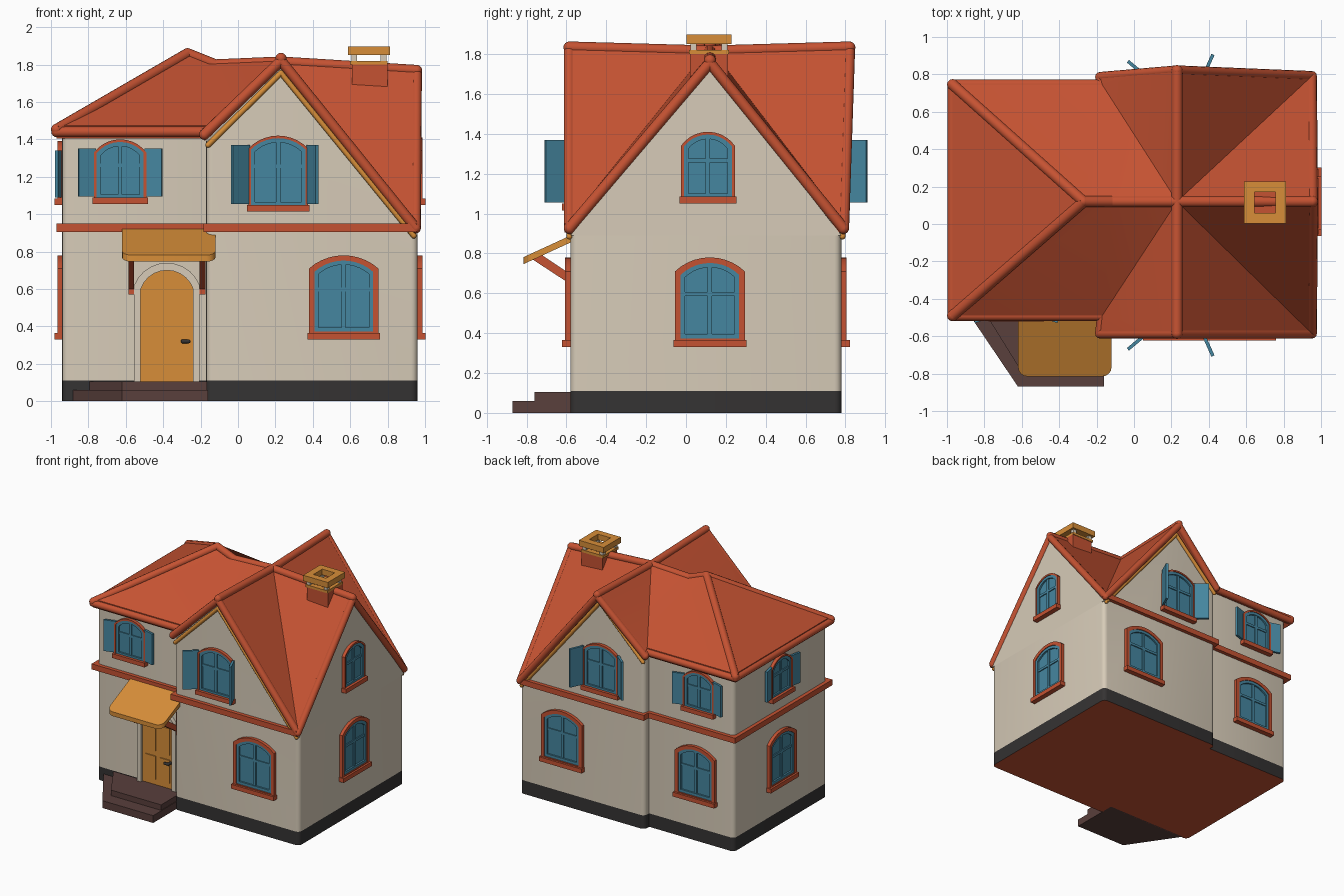
import bpy, bmesh, math
from mathutils import Matrix, Vector as V

if "Cube" in bpy.data.objects:
    bpy.data.objects.remove(bpy.data.objects["Cube"])


def material(name, rgb):
    m = bpy.data.materials.new(name)
    m.diffuse_color = (*rgb, 1)
    m.use_nodes = True
    m.node_tree.nodes["Principled BSDF"].inputs["Base Color"].default_value = m.diffuse_color
    return m


CREAM = material("cream plaster", (0.68, 0.60, 0.48))
RED = material("red tile", (0.56, 0.085, 0.032))
BLUE = material("window blue", (0.06, 0.24, 0.35))
ORANGE = material("orange wood", (0.68, 0.27, 0.04))
DARK = material("dark plinth", (0.035, 0.033, 0.033))
BROWN = material("brown stone", (0.10, 0.05, 0.045))
I4 = Matrix.Identity(4)


def finish(name, bm, mats, M=I4, angle=35):
    bmesh.ops.recalc_face_normals(bm, faces=bm.faces[:])
    me = bpy.data.meshes.new(name)
    bm.to_mesh(me)
    bm.free()
    me.transform(M)
    for m in mats:
        me.materials.append(m)
    ob = bpy.data.objects.new(name, me)
    bpy.context.collection.objects.link(ob)
    bpy.ops.object.select_all(action='DESELECT')
    ob.select_set(True)
    bpy.context.view_layer.objects.active = ob
    bpy.ops.object.shade_smooth_by_angle(angle=math.radians(angle))
    return ob


def prism_bm(pts, vec):
    bm = bmesh.new()
    a = [bm.verts.new(p) for p in pts]
    b = [bm.verts.new(V(p) + V(vec)) for p in pts]
    bm.faces.new(a)
    bm.faces.new(b[::-1])
    for i in range(len(a)):
        j = (i + 1) % len(a)
        bm.faces.new((a[i], a[j], b[j], b[i]))
    return bm


def prism(name, pts, vec, mat, M=I4):
    return finish(name, prism_bm(pts, vec), [mat], M)


def box(name, x, y, z, mat, M=I4):
    pts = [(x[0], y[0], z[0]), (x[1], y[0], z[0]), (x[1], y[1], z[0]), (x[0], y[1], z[0])]
    return prism(name, pts, (0, 0, z[1] - z[0]), mat, M)


def ring(name, outer, inner, vec, mat, M=I4):
    bm = bmesh.new()
    L = [[bm.verts.new(V(p) + V(o)) for p in pts]
         for pts, o in ((outer, (0, 0, 0)), (outer, vec), (inner, vec), (inner, (0, 0, 0)))]
    n = len(outer)
    for k in range(4):
        for i in range(n):
            j = (i + 1) % n
            p, q = L[k], L[(k + 1) % 4]
            bm.faces.new((p[i], p[j], q[j], q[i]))
    return finish(name, bm, [mat], M)


def rods(name, segs, r, mat):
    bm = bmesh.new()
    for a, b in segs:
        a, b = V(a), V(b)
        d = b - a
        M = Matrix.Translation((a + b) / 2) @ d.to_track_quat('Z', 'Y').to_matrix().to_4x4()
        bmesh.ops.create_cone(bm, segments=12, radius1=r, radius2=r, depth=d.length, cap_ends=True, matrix=M)
        for p in (a, b):
            bmesh.ops.create_uvsphere(bm, u_segments=12, v_segments=8, radius=r, matrix=Matrix.Translation(p))
    return finish(name, bm, [mat], angle=50)


# walls: plinth, plaster and underside coloured by height
def walls(name, pts, vec, round_corners=True):
    bm = prism_bm(pts, vec)
    if round_corners:
        es = [e for e in bm.edges if abs((e.verts[0].co - e.verts[1].co).normalized().z) > 0.99]
        bmesh.ops.bevel(bm, geom=es, offset=0.035, segments=4, profile=0.5, affect='EDGES')
    bmesh.ops.bisect_plane(bm, geom=bm.verts[:] + bm.edges[:] + bm.faces[:],
                           plane_co=(0, 0, 0.11), plane_no=(0, 0, 1))
    for f in bm.faces:
        z = f.calc_center_median().z
        f.material_index = 2 if z < 0.001 else 1 if z < 0.11 else 0
    return finish(name, bm, [CREAM, DARK, RED])


FY, BY, WF, WB, CX, CY = -0.58, 0.78, -0.48, 0.72, 0.23, 0.12
walls("main_walls", [(-0.17, FY, 0), (0.96, FY, 0), (0.96, FY, 0.89), (CX, FY, 1.79), (-0.17, FY, 1.39)],
      (0, BY - FY, 0))
walls("side_gable_wall", [(0.96, FY, 0.89), (0.96, BY, 0.89), (0.96, CY, 1.735)], (-0.7, 0, 0), False)
walls("wing_walls", [(-0.94, WF, 0), (-0.1, WF, 0), (-0.1, WB, 0), (-0.94, WB, 0)], (0, 0, 1.43))
box("wing_belt", (-0.97, -0.1), (WF - 0.03, WB + 0.03), (0.905, 0.95), RED)
box("main_belt", (-0.185, 0.955), (FY - 0.03, BY + 0.03), (0.905, 0.95), RED)

# roof: cross gable joined to a hipped wing
R = [(-0.97, -0.49, 1.475), (-0.17, -0.49, 1.475), (-0.18, -0.585, 1.46), (CX, -0.585, 1.855),
     (0.95, -0.585, 0.96), (0.955, CY, 1.79), (0.95, 0.79, 0.96), (CX, 0.82, 1.855),
     (-0.18, 0.785, 1.46), (-0.17, 0.745, 1.475), (-0.97, 0.745, 1.475),
     (-0.27, CY, 1.88), (-0.12, CY, 1.82), (CX, CY, 1.835)]
F = [(0, 1, 12, 11), (1, 13, 12), (1, 2, 3), (1, 3, 13), (3, 4, 13), (4, 5, 13), (5, 6, 13), (6, 7, 13),
     (7, 8, 9), (7, 9, 13), (9, 12, 13), (9, 10, 11, 12), (10, 0, 11)]
bm = bmesh.new()
vs = [bm.verts.new(p) for p in R]
for f in F:
    bm.faces.new([vs[i] for i in f])
bmesh.ops.recalc_face_normals(bm, faces=bm.faces[:])
g = bmesh.ops.extrude_face_region(bm, geom=bm.faces[:], use_keep_orig=True)
bmesh.ops.translate(bm, vec=(0, 0, -0.07), verts=[v for v in g['geom'] if isinstance(v, bmesh.types.BMVert)])
finish("roof", bm, [RED], angle=25)
low = [V(p) - V((0, 0, 0.035)) for p in R]
rods("roof_edge_roll", [(low[i], low[(i + 1) % 11]) for i in range(11)], 0.028, RED)
ridge = [V(p) - V((0, 0, 0.022)) for p in R]
rods("ridge_roll", [(ridge[a], ridge[b]) for a, b in
                    ((5, 13), (3, 13), (13, 7), (11, 12), (12, 13), (0, 11), (10, 11))], 0.03, RED)
for nm, y in (("front", FY - 0.005), ("back", BY + 0.005)):
    rods(nm + "_gable_trim", [((-0.16, y, 1.37), (CX, y, 1.755)), ((CX, y, 1.755), (0.94, y, 0.885))], 0.015, ORANGE)

# chimney
box("chimney_shaft", (0.61, 0.80), (0.02, 0.21), (1.45, 1.80), RED)


def square(h, z):
    return [(0.70 + sx * h, 0.115 + sy * h, z) for sx, sy in ((-1, -1), (1, -1), (1, 1), (-1, 1))]


ring("chimney_lower_rim", square(0.10, 1.80), square(0.06, 1.80), (0, 0, 0.02), ORANGE)
ring("chimney_cap", square(0.112, 1.85), square(0.057, 1.85), (0, 0, 0.047), ORANGE)
for i, (x, y, z) in enumerate(square(0.078, 1.81)):
    box(f"chimney_post_{i}", (x - 0.015, x + 0.015), (y - 0.015, y + 0.015), (1.81, 1.86), CREAM)


# windows
def arch(w, z0, z1, rise, y=0.0, n=10):
    r = (w * w / 4 + rise * rise) / (2 * rise)
    a = math.asin(min(1, w / 2 / r))
    top = [(r * math.sin(a - 2 * a * i / n), y, z1 - r + r * math.cos(a - 2 * a * i / n)) for i in range(n + 1)]
    return [(-w / 2, y, z0), (w / 2, y, z0)] + top


def window(name, pos, turn, w, z0, z1, fw, shutters=None, sw=0.09):
    M = Matrix.Translation((pos[0], pos[1], 0)) @ Matrix.Rotation(math.radians(turn), 4, 'Z')
    a = arch(w, z0, z1, 0.07, 0.01)
    b = arch(w - 2 * fw, z0 + fw, z1 - fw, 0.06, 0.01)
    wi = w - 2 * fw - 0.045
    c = arch(wi, z0 + fw + 0.022, z1 - fw - 0.022, 0.05, 0.01)
    ring(name + "_frame", a, b, (0, -0.036, 0), RED, M)
    ring(name + "_sash", b, c, (0, -0.03, 0), BLUE, M)
    prism(name + "_pane", c, (0, -0.016, 0), BLUE, M)
    zm = z0 + (z1 - z0) * 0.58
    box(name + "_upright", (-0.011, 0.011), (-0.015, 0), (z0 + fw, z1 - fw - 0.01), BLUE, M)
    box(name + "_crossbar", (-wi / 2, wi / 2), (-0.014, 0), (zm - 0.01, zm + 0.01), BLUE, M)
    box(name + "_sill", (-w / 2 - 0.008, w / 2 + 0.008), (-0.042, 0.01), (z0 - 0.015, z0 + 0.02), RED, M)
    for s, ang in zip((-1, 1), shutters or ()):
        t = math.radians(ang)
        d = V((s * math.cos(t), -math.sin(t), 0)) * sw
        h = V((s * (w / 2 - 0.01), -0.02, z0 + 0.025))
        up = V((0, 0, z1 - z0 - 0.075))
        side = V((s * math.sin(t), math.cos(t), 0)) * 0.018
        prism(f"{name}_shutter_{'left' if s < 0 else 'right'}", [h, h + d, h + d + up, h + up], side, BLUE, M)


for nm, turn, yw, ym, ang in (("front", 0, WF, FY, (40, 66)), ("back", 180, WB, BY, (66, 40))):
    window(nm + "_wing_upper_window", (-0.63, yw), turn, 0.28, 1.07, 1.40, 0.014, (18, 18), 0.095)
    window(nm + "_gable_window", (0.215, ym), turn, 0.32, 1.03, 1.42, 0.014, ang, 0.12)
    window(nm + "_lower_window", (0.565, ym), turn, 0.37, 0.345, 0.78, 0.028)
window("back_wing_lower_window", (-0.6, WB), 180, 0.36, 0.345, 0.78, 0.028)
window("right_upper_window", (0.96, 0.11), 90, 0.27, 1.065, 1.41, 0.014)
window("right_lower_window", (0.96, 0.12), 90, 0.35, 0.345, 0.78, 0.028)
window("left_upper_window", (-0.94, 0.13), -90, 0.27, 1.065, 1.39, 0.014, (12, 12))
window("left_lower_window", (-0.94, 0.12), -90, 0.35, 0.345, 0.78, 0.028)

# door
D = Matrix.Translation((-0.38, WF, 0))
ring("door_frame", arch(0.35, 0.1, 0.74, 0.12, 0.01), arch(0.28, 0.1, 0.70, 0.10, 0.01), (0, -0.045, 0), CREAM, D)
prism("door", arch(0.28, 0.1, 0.70, 0.10, 0.01), (0, -0.022, 0), ORANGE, D)
for sx in (-0.065, 0.065):
    for z0, z1 in ((0.15, 0.34), (0.38, 0.60)):
        box("door_panel", (sx - 0.045, sx + 0.045), (-0.02, 0), (z0, z1), ORANGE, D)
rods("door_handle", [((-0.265, WF - 0.01, 0.32), (-0.265, WF - 0.045, 0.32)),
                     ((-0.265, WF - 0.045, 0.32), (-0.295, WF - 0.045, 0.32))], 0.011, DARK)

# awning with rounded front corners, on two brackets
plan = [(-0.12, -0.47), (-0.62, -0.47)]
for cx, a0 in ((-0.57, 180), (-0.17, 270)):
    for k in range(5):
        t = math.radians(a0 + k * 22.5)
        plan.append((cx + 0.05 * math.cos(t), -0.765 + 0.05 * math.sin(t)))
prism("awning", [(x, y, 0.94 + 0.46 * (y + 0.47)) for x, y in plan], (0, 0, -0.035), ORANGE)
for nm, x in (("left", -0.57), ("right", -0.19)):
    prism(nm + "_bracket_brace", [(x - 0.015, -0.77, 0.77), (x - 0.015, -0.48, 0.58),
                                  (x - 0.015, -0.48, 0.63), (x - 0.015, -0.72, 0.79)], (0.03, 0, 0), RED)
    box(nm + "_bracket_post", (x - 0.015, x + 0.015), (-0.51, -0.47), (0.57, 0.9), RED)

# door steps
prism("lower_step", [(-0.89, -0.47, 0), (-0.62, -0.87, 0), (-0.16, -0.87, 0), (-0.16, -0.47, 0)], (0, 0, 0.06), BROWN)
prism("upper_step", [(-0.80, -0.47, 0.05), (-0.62, -0.76, 0.05), (-0.165, -0.76, 0.05), (-0.165, -0.47, 0.05)],
      (0, 0, 0.055), BROWN)
box("step_underside", (-0.6, -0.17), (-0.86, -0.47), (0.0, 0.002), BROWN)
